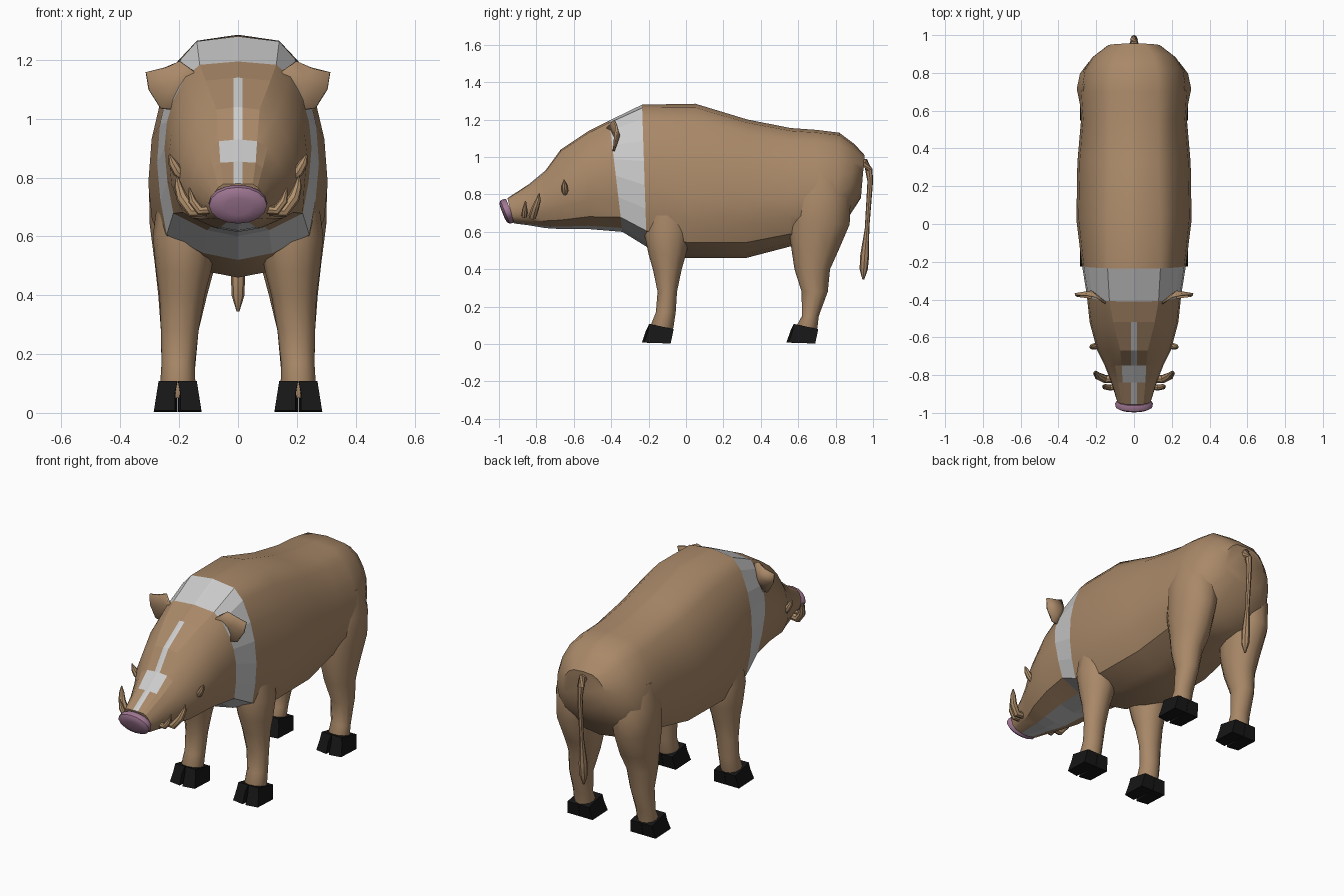
import bpy, bmesh, math
from mathutils import Vector

cube = bpy.data.objects.get("Cube")
if cube:
    bpy.data.objects.remove(cube, do_unlink=True)


def material(name, r, g, b):
    m = bpy.data.materials.new(name)
    m.use_nodes = True
    m.diffuse_color = (r, g, b, 1)
    bsdf = next(n for n in m.node_tree.nodes if n.type == 'BSDF_PRINCIPLED')
    bsdf.inputs["Base Color"].default_value = (r, g, b, 1)
    bsdf.inputs["Roughness"].default_value = 0.8
    return m


BROWN = material("brown_hide", 0.40, 0.25, 0.14)
WHITE = material("pale_marking", 0.60, 0.60, 0.60)
PINK = material("pink_snout", 0.36, 0.19, 0.30)
BLACK = material("black_hoof", 0.008, 0.008, 0.008)
TAN = material("tan_tusk", 0.44, 0.28, 0.15)


def finish(name, bm, mats, smooth=True, angle=40):
    bmesh.ops.recalc_face_normals(bm, faces=bm.faces[:])
    mesh = bpy.data.meshes.new(name)
    bm.to_mesh(mesh)
    bm.free()
    for m in mats:
        mesh.materials.append(m)
    obj = bpy.data.objects.new(name, mesh)
    bpy.context.collection.objects.link(obj)
    if smooth:
        bpy.ops.object.select_all(action='DESELECT')
        obj.select_set(True)
        bpy.context.view_layer.objects.active = obj
        bpy.ops.object.shade_smooth_by_angle(angle=math.radians(angle))
    return obj


def loft(name, rings, mats, rule=None, **kw):
    """Skin a list of equal-length rings; rule(i, j) picks the material slot."""
    bm = bmesh.new()
    rows = [[bm.verts.new(p) for p in ring] for ring in rings]
    n = len(rows[0])
    for i in range(len(rows) - 1):
        for j in range(n):
            k = (j + 1) % n
            f = bm.faces.new((rows[i][j], rows[i][k], rows[i + 1][k], rows[i + 1][j]))
            if rule:
                f.material_index = rule(i, j)
    bm.faces.new(rows[0])
    bm.faces.new(rows[-1])
    return finish(name, bm, mats, **kw)


def ellipse(c, u, v, n):
    c, u, v = Vector(c), Vector(u), Vector(v)
    return [c + u * math.cos(a) + v * math.sin(a)
            for a in (2 * math.pi * k / n for k in range(n))]


def tube(name, path, radii, mat, n=8):
    pts = [Vector(p) for p in path]
    rings = []
    for i, p in enumerate(pts):
        t = (pts[min(i + 1, len(pts) - 1)] - pts[max(i - 1, 0)]).normalized()
        ref = Vector((0, 1, 0)) if abs(t.y) < 0.8 else Vector((1, 0, 0))
        u = t.cross(ref).normalized()
        rings.append(ellipse(p, u * radii[i], t.cross(u) * radii[i], n))
    return loft(name, rings, [mat])


# Body and head: y at top, y at bottom, top z, bottom z, half width, widest z, flat top
stations = [
    (-.955, -.92, .78, .645, .09, .71, .05),
    (-.84, -.84, .855, .635, .12, .73, .06),
    (-.75, -.75, .93, .62, .155, .77, .065),
    (-.67, -.67, 1.04, .615, .195, .80, .073),
    (-.52, -.52, 1.14, .615, .235, .87, .11),
    (-.41, -.34, 1.195, .60, .25, .90, .13),
    (-.235, -.21, 1.28, .52, .275, .85, .14),
    (.05, 0, 1.285, .46, .305, .78, .14),
    (.33, .32, 1.20, .46, .30, .78, .13),
    (.56, .55, 1.155, .52, .28, .78, .13),
    (.70, .69, 1.145, .55, .29, .78, .13),
    (.82, .80, 1.13, .58, .27, .80, .12),
    (.90, .87, 1.07, .68, .22, .85, .10),
    (.955, .935, 1.01, .78, .14, .89, .06),
]


def body_ring(yt, yb, zt, zb, w, zm, tw):
    up, down, s = zt - zm, zm - zb, w - tw
    boxy = .88 if -.4 < yb < -.1 else .8
    half = [(0, zt), (.016, zt - .002), (tw, zm + up * .96),
            (tw + s * .4, zm + up * .82), (tw + s * .75, zm + up * .55),
            (tw + s * .93, zm + up * .3), (w, zm), (w * .96, zm - down * .38),
            (w * boxy, zm - down * .74), (w * boxy * .48, zm - down * .93), (0, zb)]
    full = half + [(-x, z) for x, z in half[-2:0:-1]]
    return [(x, yb + (yt - yb) * (z - zb) / (zt - zb), z) for x, z in full]


def marking(i, j):
    col = j if j < 10 else 19 - j
    band = i == 5
    stripe = i < 4 and col == 0
    patch = i == 1 and col == 1
    chin = i < 5 and col == 9
    return int(band or stripe or patch or chin)


body = loft("body", [body_ring(*s) for s in stations], [BROWN, WHITE], marking)
for p in body.data.polygons:
    crown = p.center.y < -.41 and abs(p.center.x) < .08 and p.normal.z > .3
    if p.material_index == 1 or crown:
        p.use_smooth = False

# Snout disc, tilted to face forward and slightly down
normal = Vector((0, -.926, -.376))
across = Vector((0, -.376, .926))
base = Vector((0, -.938, .717))
loft("snout_disc",
     [ellipse(base + normal * d, (r, 0, 0), across * r * .68, 16)
      for d, r in ((0, .092), (.012, .1), (.032, .098), (.042, .08), (.046, .045))], [PINK])

# Legs: z, x, y, x radius, y radius
front_leg = [(.82, .15, -.10, .11, .10), (.60, .18, -.10, .11, .125),
             (.48, .185, -.10, .093, .10), (.40, .19, -.10, .077, .077),
             (.28, .198, -.10, .064, .052), (.17, .203, -.108, .057, .053),
             (.09, .205, -.13, .06, .063), (.05, .205, -.13, .05, .05)]
hind_leg = [(.92, .16, .71, .11, .13), (.78, .175, .715, .128, .165),
            (.64, .185, .71, .115, .165), (.50, .18, .69, .102, .125),
            (.40, .188, .675, .083, .095), (.28, .198, .688, .064, .07),
            (.15, .203, .665, .057, .045), (.09, .205, .645, .058, .058),
            (.05, .205, .645, .05, .05)]


def leg(name, rings, side):
    loft(name, [ellipse((x * side, y, z), (rx, 0, 0), (0, ry, 0), 12)
                for z, x, y, rx, ry in rings], [BROWN], angle=60)


def hoof(name, cx, cy):
    """Two tapered toes with a cleft that opens toward the front."""
    profile = [(-.067, .108), (-.085, .07), (-.106, .008), (.048, .003), (.064, .08)]
    for toe in (-1, 1):
        inner, outer = [], []
        for y, z in profile:
            flare = .065 + .017 * (1 - z / .108)
            inner.append((cx + toe * (.009 if y < -.08 else .001), cy + y, z))
            mid = .012 if y < -.08 else 0
            outer.append((cx + toe * flare, cy + y + mid, z))
        loft(name + ("_inner_toe" if toe * cx < 0 else "_outer_toe"),
             [inner, outer], [BLACK], smooth=False)


def ear(name, side):
    """Cupped leaf: a rim around a centre pushed back."""
    rim = [(.147, -.42, 1.157), (.20, -.385, 1.195), (.25, -.375, 1.172),
           (.313, -.372, 1.158), (.303, -.38, 1.10), (.263, -.385, 1.036),
           (.215, -.39, 1.03), (.17, -.40, 1.09)]
    bm = bmesh.new()
    ring = [bm.verts.new((x * side, y, z)) for x, y, z in rim]
    tip = bm.verts.new((.225 * side, -.358, 1.115))
    for a, b in zip(ring, ring[1:] + ring[:1]):
        bm.faces.new((a, b, tip))
    obj = finish(name, bm, [BROWN], angle=60)
    mod = obj.modifiers.new("thickness", 'SOLIDIFY')
    mod.thickness = .012
    mod.offset = 0


for side, label in ((1, "left"), (-1, "right")):
    def flip(path):
        return [(x * side, y, z) for x, y, z in path]

    leg(label + "_front_leg", front_leg, side)
    leg(label + "_hind_leg", hind_leg, side)
    hoof(label + "_front_hoof", .205 * side, -.13)
    hoof(label + "_hind_hoof", .205 * side, .643)
    ear(label + "_ear", side)

    # Tusks and cheek wart
    tube(label + "_large_tusk", flip([(.10, -.82, .69), (.155, -.82, .685), (.19, -.805, .73),
                                      (.203, -.79, .77), (.207, -.785, .805)]),
         (.02, .022, .02, .014, .003), TAN)
    tube(label + "_small_tusk", flip([(.09, -.865, .69), (.13, -.865, .688), (.155, -.862, .72),
                                      (.166, -.858, .765)]),
         (.014, .016, .014, .003), TAN)
    tube(label + "_wart", flip([(.18, -.645, .795), (.205, -.647, .82), (.222, -.65, .85),
                                (.233, -.652, .878)]),
         (.012, .018, .015, .003), TAN)

# Tail hanging from the rump, with a tuft at the end
tube("tail", [(0, .92, .965), (0, .955, .97), (0, .978, .93), (0, .985, .87),
              (0, .968, .62), (0, .955, .47), (0, .95, .40), (0, .948, .345)],
     (.025, .024, .02, .015, .012, .024, .022, .005), BROWN)
